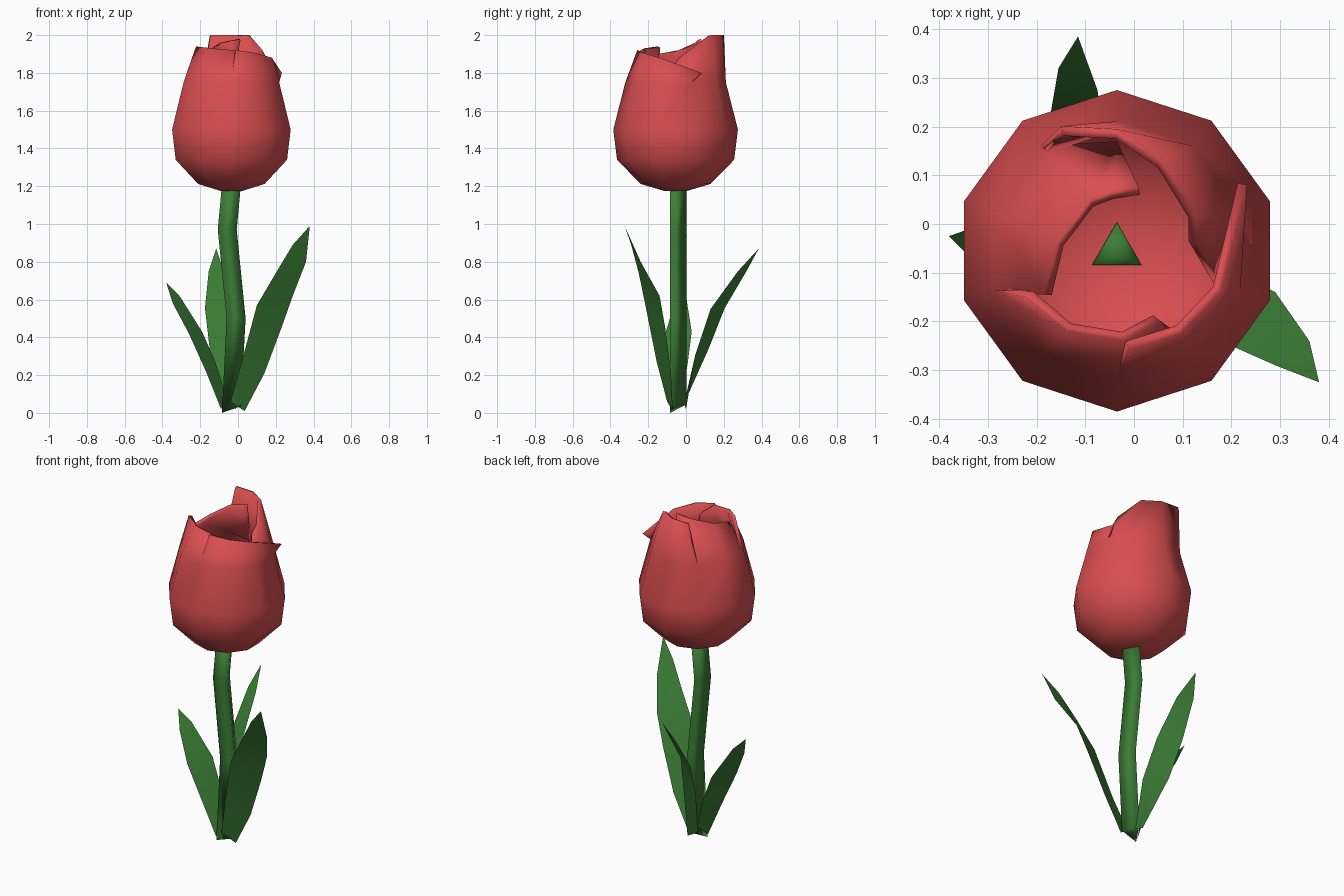
import bpy, math

if "Cube" in bpy.data.objects:
    bpy.data.objects.remove(bpy.data.objects["Cube"])

CX, CY = -0.035, -0.055          # flower axis


def material(name, rgb):
    m = bpy.data.materials.new(name)
    m.diffuse_color = (*rgb, 1)
    m.use_nodes = True
    m.node_tree.nodes["Principled BSDF"].inputs["Base Color"].default_value = m.diffuse_color
    return m


RED = material("petal red", (0.70, 0.077, 0.082))
GREEN = material("leaf green", (0.045, 0.21, 0.037))


def build(name, verts, faces, mat, thickness=0, smooth=None):
    me = bpy.data.meshes.new(name)
    me.from_pydata(verts, [], faces)
    me.materials.append(mat)
    ob = bpy.data.objects.new(name, me)
    bpy.context.collection.objects.link(ob)
    if thickness:
        s = ob.modifiers.new("thickness", 'SOLIDIFY')
        s.thickness, s.offset = thickness, -1
    if smooth:
        bpy.ops.object.select_all(action='DESELECT')
        ob.select_set(True)
        bpy.context.view_layer.objects.active = ob
        bpy.ops.object.shade_smooth_by_angle(angle=math.radians(smooth))
    return ob


def polar(angle, r, z):
    a = math.radians(angle)
    return (CX + r * math.cos(a), CY + r * math.sin(a), z)


# Ten-sided bud, closed below, up to the height where the petals part
PROFILE = [(0.06, 1.175), (0.185, 1.212), (0.31, 1.34), (0.33, 1.5), (0.266, 1.75)]
verts = [polar(18 + 36 * i, r, z) for r, z in PROFILE for i in range(10)]
faces = [tuple(range(9, -1, -1))]
for k in range(len(PROFILE) - 1):
    for i in range(10):
        j = (i + 1) % 10
        faces.append((10 * k + i, 10 * k + j, 10 * k + 10 + j, 10 * k + 10 + i))

# Petal tops: (bud angle, tucked inside?, rim angle, rim radius, rim height)
PETALS = [
    # front
    [(198, 0, 199, 0.25, 1.80), (198, 0, 207, 0.21, 1.94), (234, 0, 238, 0.195, 1.93),
     (270, 0, 274, 0.185, 1.92), (306, 1, 300, 0.17, 1.86)],
    # right
    [(270, 0, 277, 0.205, 1.92), (306, 0, 308, 0.215, 1.905),
     (342, 0, 339, 0.23, 1.88), (378, 0, 387, 0.30, 1.80)],
    # back
    [(342, 1, 365, 0.165, 1.88), (378, 0, 384, 0.18, 1.92), (414, 0, 423, 0.21, 2.0),
     (450, 0, 450, 0.25, 2.0), (486, 0, 474, 0.28, 2.0)],
    # left
    [(90, 1, 72, 0.14, 1.98), (90, 1, 95, 0.125, 1.97), (126, 0, 118, 0.12, 1.96),
     (162, 0, 173, 0.126, 1.92), (198, 0, 211, 0.175, 1.90)],
]
for columns in PETALS:
    pairs, hidden = [], {}
    for base, tucked, rim, r, z in columns:
        low = 40 + (base - 18) // 36 % 10
        if tucked:
            if base not in hidden:
                hidden[base] = len(verts)
                verts.append(polar(base, 0.225, 1.73))
            low = hidden[base]
        pairs.append((low, len(verts)))
        verts.append(polar(rim, r, z))
    for (a, c), (b, d) in zip(pairs, pairs[1:]):
        faces.append((a, d, c) if a == b else (a, b, d, c))
build("flower_bud", verts, faces, RED, 0.02, 50)

# Three-sided bent stem ending in a small point inside the bud
PATH = [(-0.035, 0.0), (-0.01, 0.5), (-0.057, 0.97), (CX, 1.205)]
BASE_Z = (0.045, 0.0, 0.035)
verts = []
for k, (x, z) in enumerate(PATH):
    for i in range(3):
        a = math.radians(90 + 120 * i)
        verts.append((x + 0.058 * math.cos(a), CY + 0.058 * math.sin(a),
                      z if k else BASE_Z[i]))
verts.append((CX, CY, 1.23))
faces = [(0, 2, 1)]
for k in range(3):
    for i in range(3):
        j = (i + 1) % 3
        faces.append((3 * k + i, 3 * k + j, 3 * k + 3 + j, 3 * k + 3 + i))
faces += [(9, 10, 12), (10, 11, 12), (11, 9, 12)]
build("stem", verts, faces, GREEN, smooth=130)


def leaf(name, rows, tip):
    """Rows: pairs of edge points from the base up to the tip."""
    verts = [p for row in rows for p in row] + [tip]
    n = len(rows)
    faces = [(2 * i + 1, 2 * i, 2 * i + 2, 2 * i + 3) for i in range(n - 1)]
    faces.append((2 * n - 1, 2 * n - 2, 2 * n))
    build(name, verts, faces, GREEN, smooth=30)


leaf("right_leaf", [((-0.04, -0.10, 0.06), (0.035, -0.07, 0.01)),
                    ((0.02, -0.155, 0.27), (0.14, -0.08, 0.21)),
                    ((0.10, -0.215, 0.57), (0.23, -0.11, 0.45)),
                    ((0.20, -0.25, 0.74), (0.29, -0.14, 0.62)),
                    ((0.29, -0.29, 0.89), (0.36, -0.24, 0.80))], (0.38, -0.325, 0.99))
leaf("back_leaf", [((-0.01, 0.0, 0.02), (-0.07, -0.01, 0.05)),
                   ((-0.02, 0.05, 0.31), (-0.15, 0.12, 0.34)),
                   ((-0.055, 0.13, 0.55), (-0.175, 0.205, 0.555)),
                   ((-0.075, 0.275, 0.75), (-0.155, 0.32, 0.75))], (-0.115, 0.385, 0.87))
leaf("left_leaf", [((-0.06, -0.02, 0.08), (-0.09, -0.08, 0.02)),
                   ((-0.12, 0.01, 0.27), (-0.17, -0.10, 0.22)),
                   ((-0.19, 0.03, 0.43), (-0.26, -0.11, 0.42)),
                   ((-0.31, 0.0, 0.62), (-0.345, -0.06, 0.58))], (-0.38, -0.025, 0.69))
